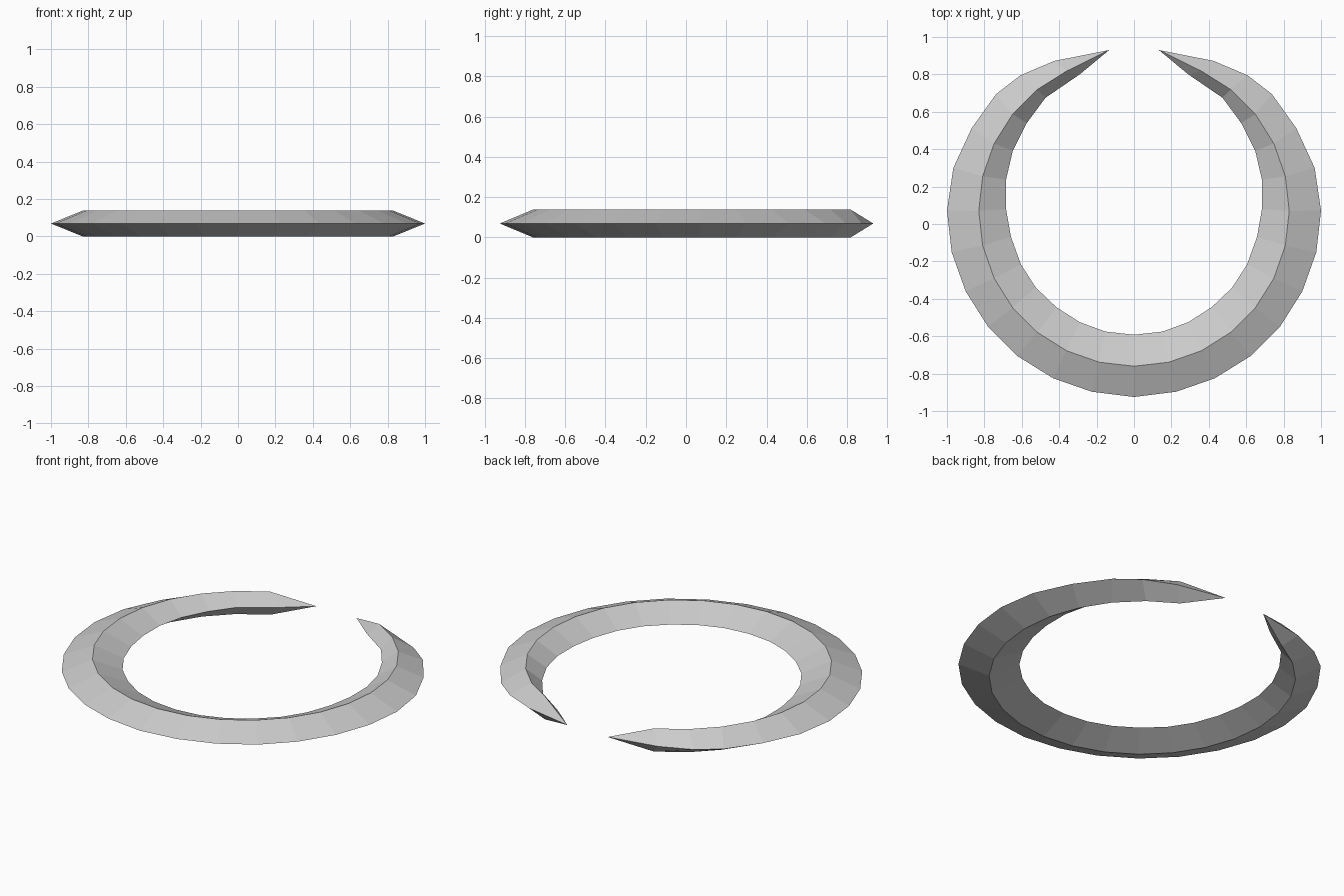
import bpy, bmesh, math

if "Cube" in bpy.data.objects:
    bpy.data.objects.remove(bpy.data.objects["Cube"])

MID, TOP = 0.069, 0.138
CY, RIDGE_R, STEP = 0.07, 0.83, 2 * math.pi / 28

# right-half outlines, from bottom centre up towards the open ends
outer = [(0, -0.925), (0.225, -0.897), (0.432, -0.825), (0.625, -0.705), (0.78, -0.55),
         (0.90, -0.36), (0.975, -0.15), (1.0, 0.072), (0.966, 0.30), (0.868, 0.512),
         (0.737, 0.695), (0.607, 0.795), (0.426, 0.872)]
inner = [(0, -0.592), (0.153, -0.575), (0.29, -0.525), (0.415, -0.445), (0.525, -0.34),
         (0.605, -0.215), (0.658, -0.068), (0.684, 0.08), (0.684, 0.237), (0.648, 0.392),
         (0.573, 0.54), (0.473, 0.675), (0.29, 0.80)]
tip = (0.133, 0.93)

bm = bmesh.new()


def section(k, side):
    """Diamond cross-section: outer edge, top ridge, inner edge, bottom ridge."""
    a = k * STEP
    rx, ry = RIDGE_R * math.sin(a), CY - RIDGE_R * math.cos(a)
    (ox, oy), (ix, iy) = outer[k], inner[k]
    pts = [(ox, oy, MID), (rx, ry, TOP), (ix, iy, MID), (rx, ry, 0)]
    return [bm.verts.new((side * x, y, z)) for x, y, z in pts]


# crescent body from one pointed end to the other
n = len(outer)
rings = [section(k, -1) for k in range(n - 1, 0, -1)] + [section(k, 1) for k in range(n)]
for a, b in zip(rings, rings[1:]):
    for i in range(4):
        j = (i + 1) % 4
        bm.faces.new((a[i], a[j], b[j], b[i]))

# pointed ends
for ring, side in ((rings[0], -1), (rings[-1], 1)):
    point = bm.verts.new((side * tip[0], tip[1], MID))
    for i in range(4):
        bm.faces.new((ring[i], ring[(i + 1) % 4], point))

bmesh.ops.recalc_face_normals(bm, faces=bm.faces)
mesh = bpy.data.meshes.new("open_ring")
bm.to_mesh(mesh)
bm.free()
bpy.context.collection.objects.link(bpy.data.objects.new("open_ring", mesh))
